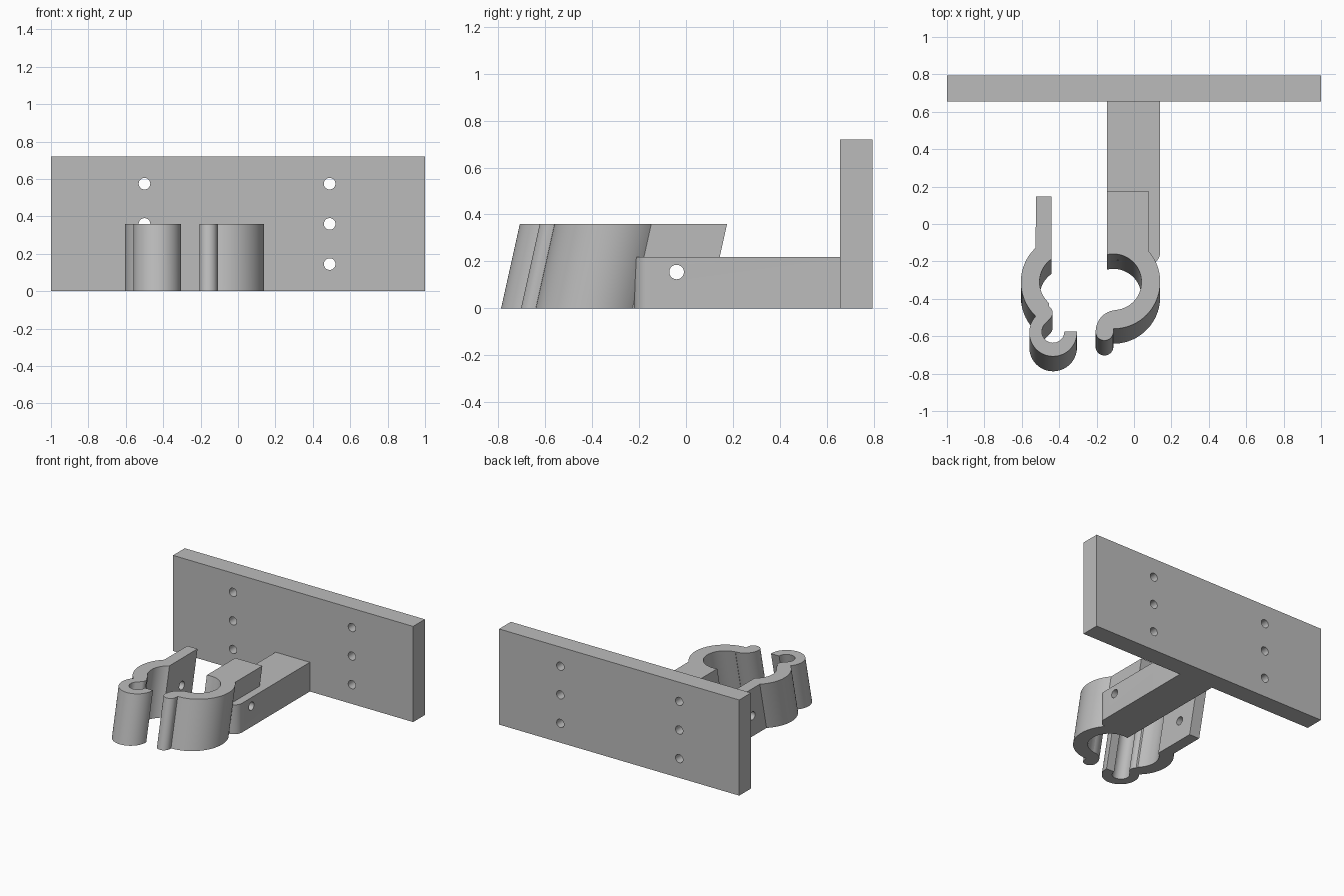
import bpy, bmesh
from math import radians, cos, sin, pi
from mathutils import Matrix

cube = bpy.data.objects.get("Cube")
if cube:
    bpy.data.objects.remove(cube, do_unlink=True)

GREY = (0.5, 0.5, 0.5, 1.0)
grey = bpy.data.materials.new("matte grey")
grey.use_nodes = True
grey.diffuse_color = GREY
grey.node_tree.nodes["Principled BSDF"].inputs["Base Color"].default_value = GREY

CLAMP_H, ARM_H, PLATE_H = 0.36, 0.22, 0.72
LEAN = 0.08           # how far the clamp leans back over its height
HOLE_R = 0.031


def arc(cx, cy, r, start, end, steps=24):
    """Points along a circular arc, angles in degrees."""
    return [(cx + r * cos(radians(start + (end - start) * i / steps)),
             cy + r * sin(radians(start + (end - start) * i / steps)))
            for i in range(steps + 1)]


def extrude(name, outline, height, lean=0.0):
    """Prism from an outline; the outline is that of the top face."""
    bm = bmesh.new()
    face = bm.faces.new([bm.verts.new((x, y - lean, 0)) for x, y in outline])
    top = bmesh.ops.extrude_face_region(bm, geom=[face])["geom"]
    verts = [v for v in top if isinstance(v, bmesh.types.BMVert)]
    bmesh.ops.translate(bm, verts=verts, vec=(0, lean, height))
    bmesh.ops.recalc_face_normals(bm, faces=bm.faces)
    return add_object(name, bm)


def add_object(name, bm):
    mesh = bpy.data.meshes.new(name)
    bm.to_mesh(mesh)
    bm.free()
    mesh.materials.append(grey)
    obj = bpy.data.objects.new(name, mesh)
    bpy.context.collection.objects.link(obj)
    return obj


def pin(name, axis, centres, length):
    """Cylinders along x or y, used to drill holes."""
    bm = bmesh.new()
    turn = Matrix.Rotation(pi / 2, 4, 'Y' if axis == 'X' else 'X')
    for c in centres:
        bmesh.ops.create_cone(bm, cap_ends=True, segments=32, radius1=HOLE_R,
                              radius2=HOLE_R, depth=length,
                              matrix=Matrix.Translation(c) @ turn)
    return add_object(name, bm)


def boolean(obj, other, operation):
    """Apply a boolean and remove the helper."""
    mod = obj.modifiers.new("boolean", 'BOOLEAN')
    mod.operation, mod.object, mod.solver = operation, other, 'EXACT'
    bpy.context.view_layer.objects.active = obj
    bpy.ops.object.modifier_apply(modifier=mod.name)
    bpy.data.objects.remove(other, do_unlink=True)


# Wall plate with six screw holes
plate = extrude("wall_plate", [(-1, 0.655), (1, 0.655), (1, 0.795), (-1, 0.795)], PLATE_H)
screws = [(x, 0.72, z) for x in (-0.5, 0.49) for z in (0.145, 0.36, 0.575)]
boolean(plate, pin("screw_cutter", 'Y', screws, 0.5), 'DIFFERENCE')

# Fixed jaw: half ring with a mounting block behind and a rounded nub in front
cx, cy, inner, outer = -0.11, -0.31, 0.15, 0.25
fixed_outline = ([(-0.145, 0.175)]
                 + arc(cx, cy, inner, 103.5, -82, 40)
                 + arc(-0.09, -0.575, 0.115, 90, 180, 14)
                 + arc(-0.158, -0.575, 0.048, 190, 360, 16)
                 + arc(cx, cy, outer, 270, 400.5, 40)
                 + [(0.08, 0.175)])
fixed_jaw = extrude("arm_and_fixed_jaw", fixed_outline, CLAMP_H, LEAN)

# Arm joining the jaw to the plate, with one rounded front corner
arm_outline = ([(-0.145, 0.655), (-0.145, -0.19), (0.0, -0.2)]
               + arc(0.07, -0.15, 0.07, -80, 0, 10) + [(0.14, 0.655)])
boolean(fixed_jaw, extrude("arm", arm_outline, ARM_H), 'UNION')

# Loose jaw: tab, half ring, knuckle and hooked socket for the nub
cx = -0.355
hx, hy = -0.4325, -0.58
loose_outline = ([(-0.525, 0.147)]
                 + arc(cx, cy, outer, 133, 226, 32)
                 + arc(hx, hy, 0.1275, 137, 362, 40)
                 + arc(hx, hy + 0.005, 0.06, 0, -230, 30)
                 + arc(-0.475, -0.475, 0.04, -50, 60, 12)
                 + arc(cx, cy, inner, 228, 124.5, 30)
                 + [(-0.44, 0.147)])
loose_jaw = extrude("loose_jaw", loose_outline, CLAMP_H, LEAN)

# Bolt hole through both jaws
for jaw in (fixed_jaw, loose_jaw):
    boolean(jaw, pin("bolt_cutter", 'X', [(-0.2, -0.04, 0.155)], 1.4), 'DIFFERENCE')

# Smooth curved walls, sharp edges
for obj in (plate, fixed_jaw, loose_jaw):
    bpy.ops.object.select_all(action='DESELECT')
    obj.select_set(True)
    bpy.context.view_layer.objects.active = obj
    bpy.ops.object.shade_smooth_by_angle(angle=radians(30))
